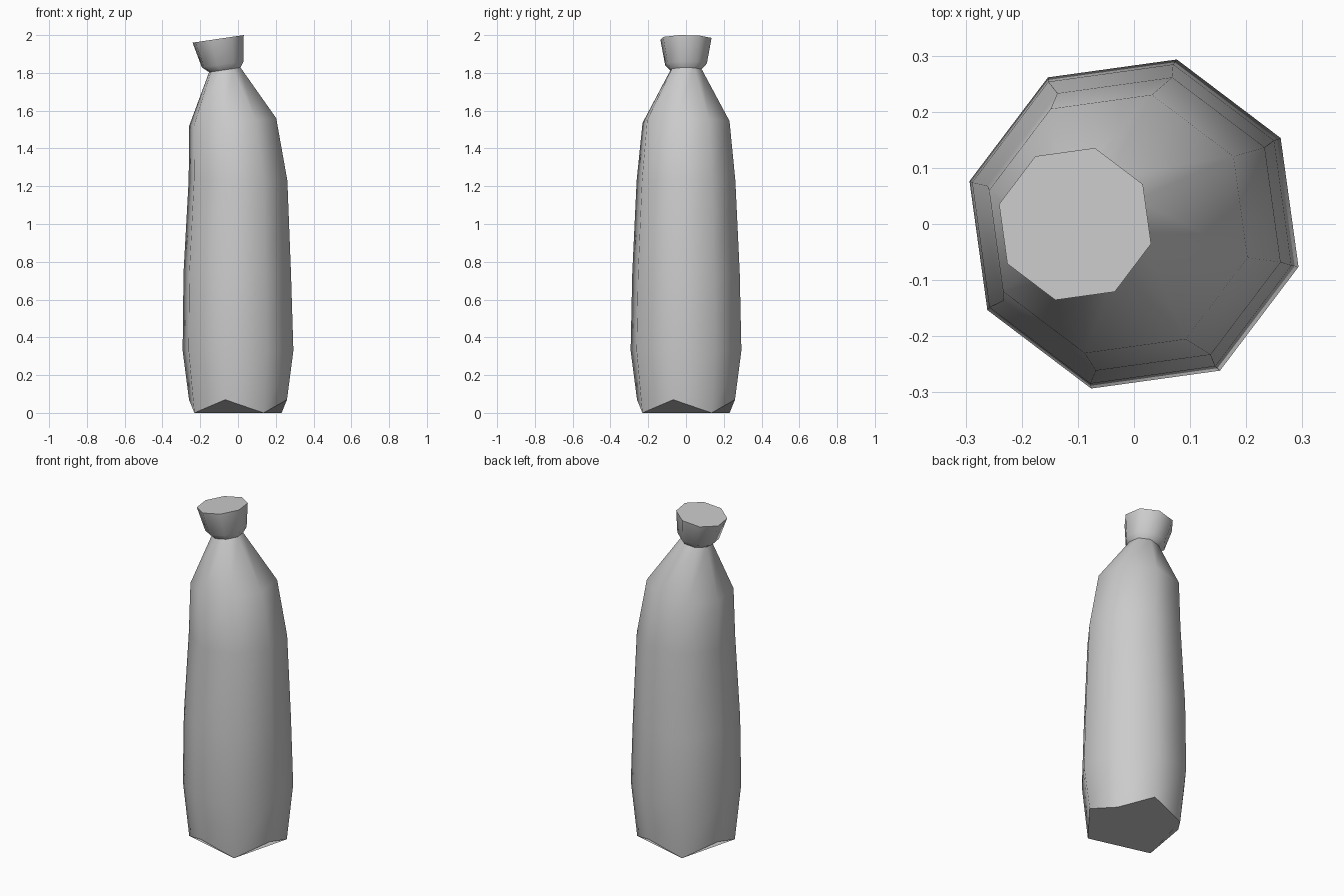
import bpy, bmesh
from math import radians, sin, cos, tan

if "Cube" in bpy.data.objects:
    bpy.data.objects.remove(bpy.data.objects["Cube"])

SIDES = 8
PHASE = 30.4


def ring(bm, cx, z, r, tilt=0.0, foot=0.0):
    """Octagonal ring, leaning by tilt degrees; foot lowers every other point."""
    verts = []
    for i in range(SIDES):
        a = radians(PHASE + 360 / SIDES * i)
        dx = r * cos(a)
        drop = foot if i % 2 == 0 else 0.0
        verts.append(bm.verts.new((cx + dx, r * sin(a), z + dx * tan(radians(tilt)) - drop)))
    return verts


def lofted(name, rings, cap_bottom, cap_top):
    bm = bmesh.new()
    loops = [ring(bm, *r) for r in rings]
    for lo, hi in zip(loops, loops[1:]):
        for i in range(SIDES):
            j = (i + 1) % SIDES
            bm.faces.new((lo[i], lo[j], hi[j], hi[i]))
    if cap_bottom:
        bm.faces.new(loops[0][::-1])
    if cap_top:
        bm.faces.new(loops[-1])
    me = bpy.data.meshes.new(name)
    bm.to_mesh(me)
    bm.free()
    ob = bpy.data.objects.new(name, me)
    bpy.context.collection.objects.link(ob)
    bpy.ops.object.select_all(action='DESELECT')
    ob.select_set(True)
    bpy.context.view_layer.objects.active = ob
    bpy.ops.object.shade_smooth_by_angle(angle=radians(50))
    return ob


# Bottle body: scalloped base, tapering sides, shoulder leaning to the left
lofted("bottle_body", [
    (0.0, 0.07, 0.268, 0, 0.07),
    (0.0, 0.33, 0.303),
    (-0.004, 0.74, 0.294),
    (0.0, 1.23, 0.27),
    (-0.028, 1.54, 0.238, 5),
    (-0.07, 1.816, 0.086, 8.4),
], True, False)

# Flared cap, tilted with the neck
lofted("bottle_cap", [
    (-0.07, 1.816, 0.086, 8.4),
    (-0.081, 1.845, 0.114, 8.4),
    (-0.105, 1.98, 0.14, 8.4),
], False, True)
